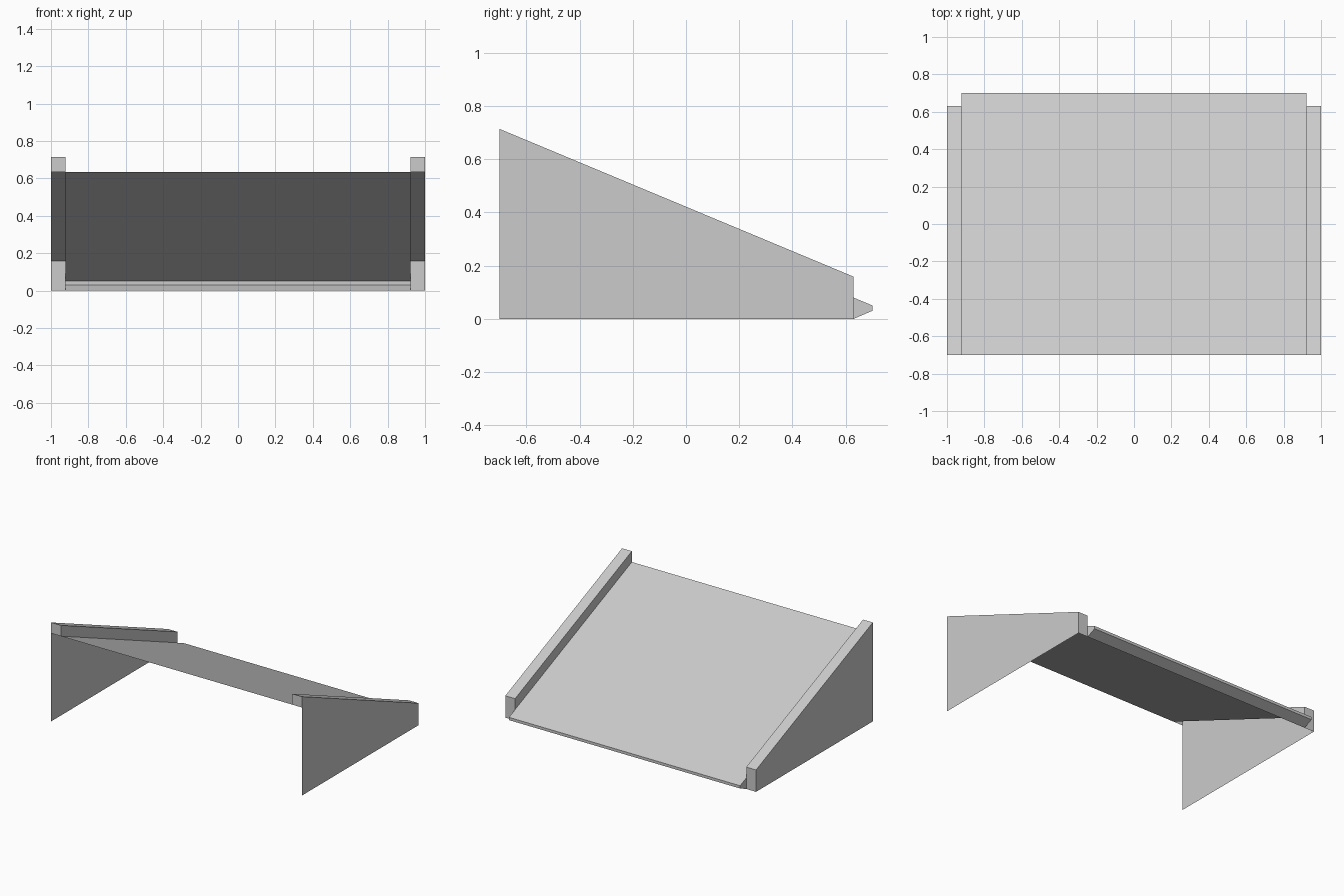
import bpy, bmesh

cube = bpy.data.objects.get("Cube")
if cube:
    bpy.data.objects.remove(cube, do_unlink=True)

grey = bpy.data.materials.new("light grey")
grey.use_nodes = True
COLOUR = (0.6, 0.6, 0.6, 1)
grey.diffuse_color = COLOUR
grey.node_tree.nodes["Principled BSDF"].inputs["Base Color"].default_value = COLOUR

OUT, INN = 1.0, 0.922                  # outer and inner edge of the side rails
FRONT, END, TIP = -0.70, 0.63, 0.70    # high edge, rail end, lip tip


def deck_z(y):
    return 0.635 + (0.05 - 0.635) * (y - FRONT) / (TIP - FRONT)


def make(name, faces, mirror=False):
    """Open shell from faces given as corner lists, optionally mirrored in x."""
    bm = bmesh.new()
    for corners in faces:
        bm.faces.new([bm.verts.new(c) for c in corners])
    bmesh.ops.remove_doubles(bm, verts=bm.verts, dist=0.0001)
    mesh = bpy.data.meshes.new(name)
    bm.to_mesh(mesh)
    bm.free()
    mesh.materials.append(grey)
    obj = bpy.data.objects.new(name, mesh)
    bpy.context.collection.objects.link(obj)
    if mirror:
        obj.modifiers.new("Mirror", 'MIRROR')
    return obj


def across(p, q, x0, x1):
    """Quad spanning x0..x1 between two (y, z) profile points."""
    return [(x0, *p), (x1, *p), (x1, *q), (x0, *q)]


def side(x, profile):
    """Flat face at x with the given (y, z) outline."""
    return [(x, *p) for p in profile]


# Sloping deck with its blunt lip at the low edge
top, nose = (FRONT, deck_z(FRONT)), (TIP, deck_z(TIP))
under, heel = (TIP, 0.03), (END, 0.0)
path = [top, nose, under, heel]
make("ramp_deck", [across(p, q, -INN, INN) for p, q in zip(path, path[1:])])

# Closed ends of the lip
lip = [heel, under, nose, (END, deck_z(END))]
make("lip_ends", [side(INN, lip)], mirror=True)

# Thin outer side panels
high, low = (FRONT, 0.713), (END, 0.158)
make("side_panels", [side(OUT, [(FRONT, 0.0), heel, low, high])], mirror=True)

# Raised rails, open underneath
rail = [
    across(high, low, INN, OUT),                                  # top
    across(low, heel, INN, OUT),                                  # low end
    across(top, high, INN, OUT),                                  # high end
    side(INN, [top, high, low, (END, deck_z(END))]),              # inner face
]
make("side_rails", rail, mirror=True)
